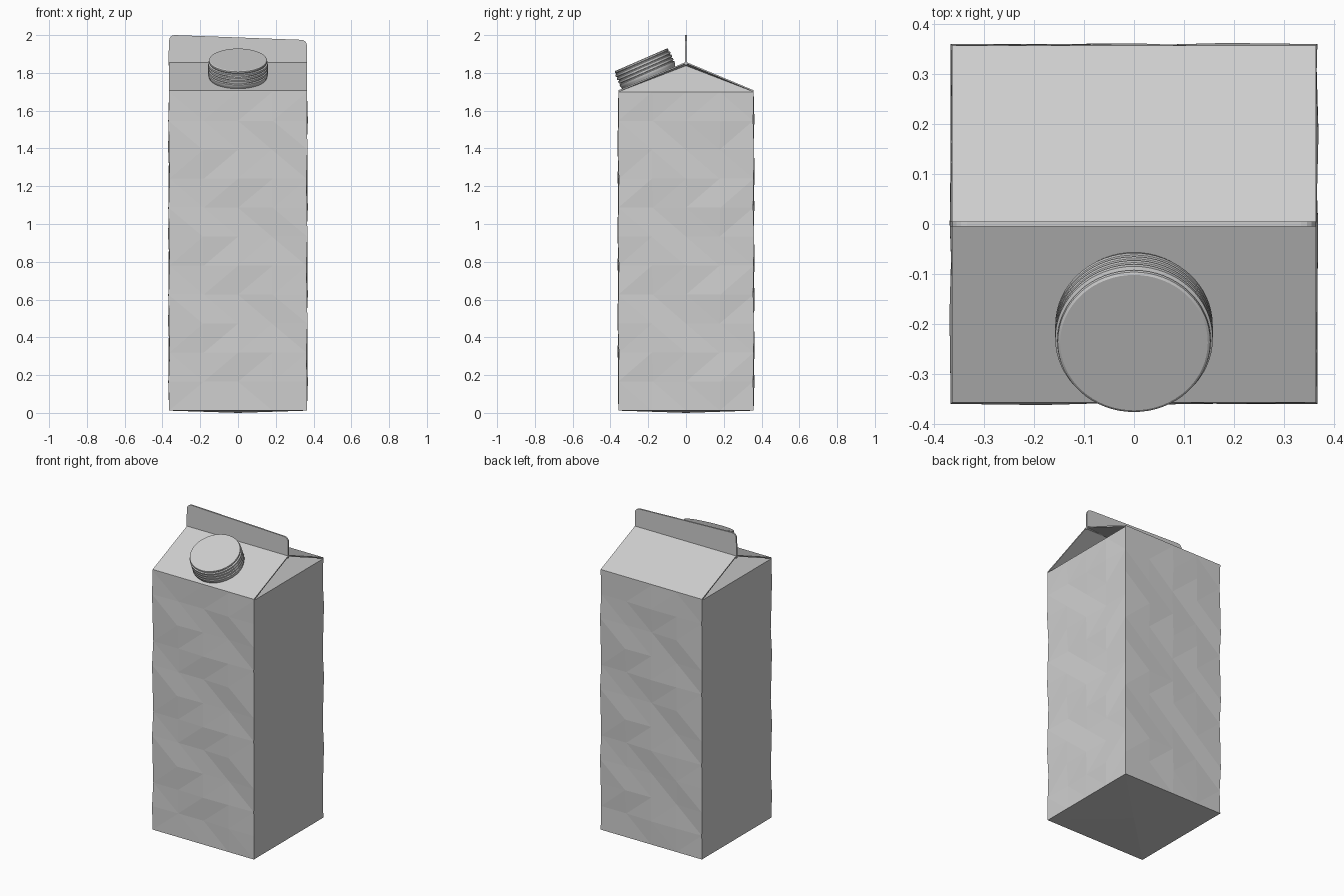
import bpy, bmesh, math
from mathutils import Vector, Matrix

default_cube = bpy.data.objects.get("Cube")
if default_cube:
    bpy.data.objects.remove(default_cube, do_unlink=True)

HALF_X, HALF_Y = 0.365, 0.358
FOOT, EAVE, RIDGE, TOP = 0.012, 1.70, 1.85, 2.0

card = bpy.data.materials.new("pale grey card")
card.use_nodes = True
card.diffuse_color = (0.62, 0.62, 0.62, 1)
card.node_tree.nodes["Principled BSDF"].inputs["Base Color"].default_value = card.diffuse_color


def finish(name, bm):
    """Turn a bmesh into a named object with the card material."""
    bmesh.ops.recalc_face_normals(bm, faces=bm.faces)
    mesh = bpy.data.meshes.new(name)
    bm.to_mesh(mesh)
    bm.free()
    mesh.materials.append(card)
    obj = bpy.data.objects.new(name, mesh)
    bpy.context.collection.objects.link(obj)
    return obj


def bridge(bm, low, high):
    n = len(low)
    for i in range(n):
        j = (i + 1) % n
        bm.faces.new((low[i], low[j], high[j], high[i]))


# Carton body: stacked square rings with gentle diagonal dents in the walls
bm = bmesh.new()
corners = [(-1, -1), (1, -1), (1, 1), (-1, 1)]
ROWS, STEPS = 11, 4
rings = []
for r in range(ROWS + 1):
    z = FOOT + (EAVE - FOOT) * r / ROWS
    ring = []
    for k in range(4):
        a, b = Vector(corners[k]), Vector(corners[(k + 1) % 4])
        for s in range(STEPS):
            p = a.lerp(b, s / STEPS)
            dent = 0 if r in (0, ROWS) else 0.005 * math.sin(2.1 * r + 1.6 * s + k)
            if s == 0:
                dent *= 0.6
            ring.append(bm.verts.new((p.x * (HALF_X + dent), p.y * (HALF_Y + dent), z)))
    rings.append(ring)
for low, high in zip(rings, rings[1:]):
    bridge(bm, low, high)
# Slightly bowed underside
centre = bm.verts.new((0, 0, 0))
base = rings[0]
for i in range(len(base)):
    bm.faces.new((base[i], centre, base[(i + 1) % len(base)]))
bmesh.ops.triangulate(bm, faces=bm.faces[:])
finish("carton_body", bm)

# Sloping roof panels
for name, side in (("front_roof_panel", -1), ("back_roof_panel", 1)):
    bm = bmesh.new()
    quad = [(-HALF_X, side * HALF_Y, EAVE), (HALF_X, side * HALF_Y, EAVE),
            (HALF_X, 0, RIDGE), (-HALF_X, 0, RIDGE)]
    face = bm.faces.new([bm.verts.new(p) for p in quad])
    block = bmesh.ops.extrude_face_region(bm, geom=[face])["geom"]
    moved = [v for v in block if isinstance(v, bmesh.types.BMVert)]
    bmesh.ops.translate(bm, verts=moved, vec=(0, 0, 0.008))
    finish(name, bm)

# Gable ends tucked inward, with the side folds under the roof
for name, side in (("left_gable_fold", 1), ("right_gable_fold", -1)):
    bm = bmesh.new()
    x = side * HALF_X
    front, back, peak, tuck = [bm.verts.new(p) for p in (
        (x, -HALF_Y, EAVE), (x, HALF_Y, EAVE), (x, 0, RIDGE), (side * 0.2, 0, RIDGE - 0.012))]
    for tri in ((front, back, tuck), (front, tuck, peak), (back, peak, tuck)):
        bm.faces.new(tri)
    finish(name, bm)

# Upright sealed fin with rounded top corners, a touch lower at one end
outline = [(-HALF_X - 0.004, RIDGE - 0.01), (HALF_X, RIDGE - 0.01)]
RADIUS = 0.03
for cx, top, start in ((HALF_X - RADIUS, TOP - 0.025, 0), (RADIUS - HALF_X, TOP, 90)):
    for step in range(5):
        t = math.radians(start + 22.5 * step)
        outline.append((cx + RADIUS * math.cos(t), top - RADIUS + RADIUS * math.sin(t)))
bm = bmesh.new()
sheets = [[bm.verts.new((x, y, z)) for x, z in outline] for y in (-0.005, 0.005)]
bridge(bm, *sheets)
for sheet in sheets:
    bm.faces.new(sheet)
finish("top_fin", bm)

# Ridged screw cap, tilted to sit square on the front roof panel
profile = [(0.150, -0.01), (0.156, 0.008)]
for i in range(4):
    z = 0.012 + 0.019 * i
    profile += [(0.158, z), (0.158, z + 0.011), (0.151, z + 0.014), (0.151, z + 0.017)]
profile += [(0.154, 0.090), (0.153, 0.097), (0.148, 0.100)]
SEGMENTS = 64
bm = bmesh.new()
rings = []
for radius, z in profile:
    rings.append([bm.verts.new((radius * math.cos(math.tau * i / SEGMENTS),
                                radius * math.sin(math.tau * i / SEGMENTS), z))
                  for i in range(SEGMENTS)])
for low, high in zip(rings, rings[1:]):
    bridge(bm, low, high)
bm.faces.new(rings[0])
bm.faces.new(rings[-1])
cap = finish("screw_cap", bm)
tilt = Matrix.Rotation(math.radians(23.5), 4, "X")
cap.data.transform(Matrix.Translation((0, -0.198, 1.778)) @ tilt)

bpy.ops.object.select_all(action="DESELECT")
cap.select_set(True)
bpy.context.view_layer.objects.active = cap
bpy.ops.object.shade_smooth_by_angle(angle=math.radians(30))
